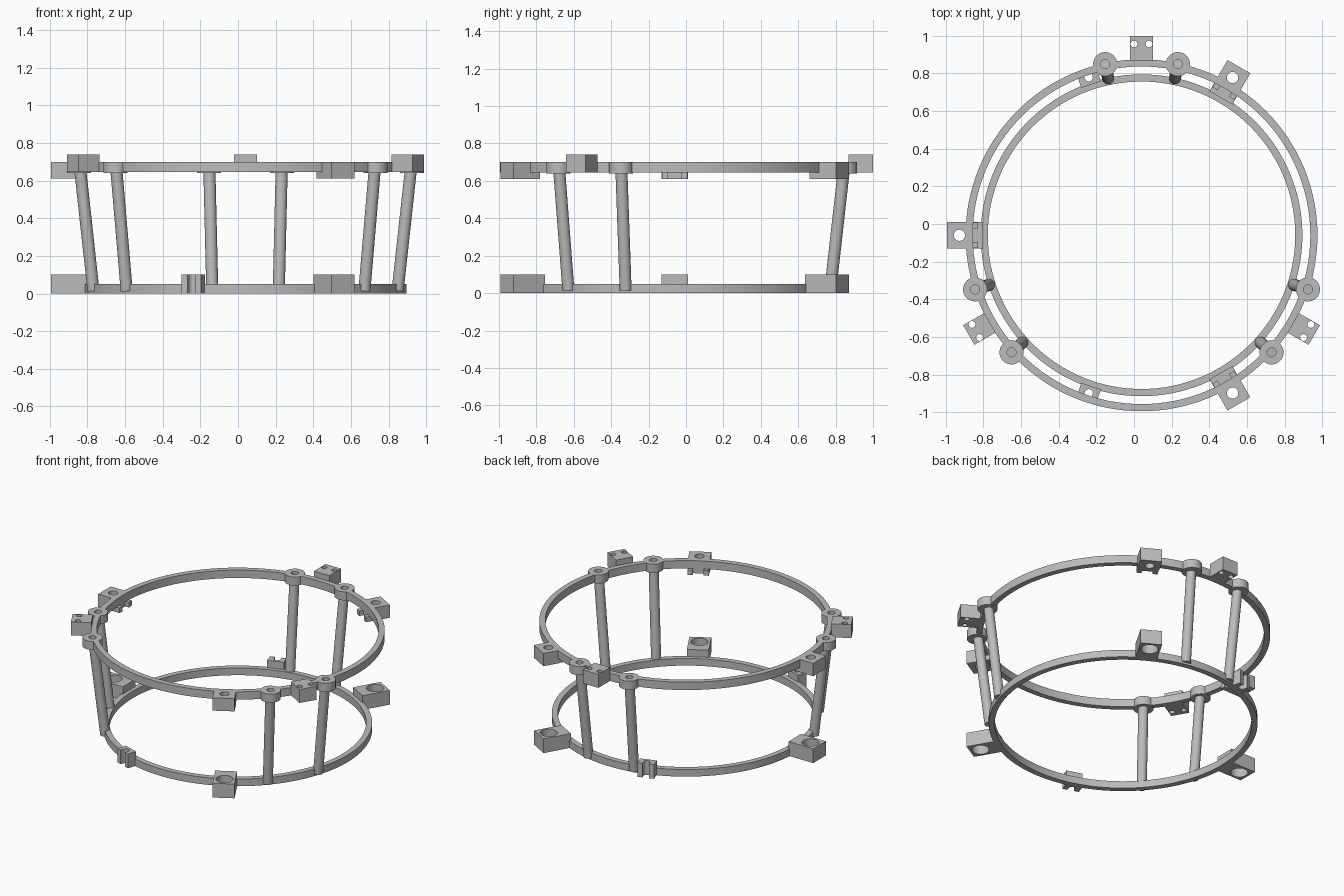
import bpy, bmesh
from math import sin, cos, pi, radians
from mathutils import Vector, Matrix

cube = bpy.data.objects.get("Cube")
if cube:
    bpy.data.objects.remove(cube, do_unlink=True)

grey = bpy.data.materials.new("plain grey")
grey.use_nodes = True
grey.diffuse_color = (0.5, 0.5, 0.5, 1)
grey.node_tree.nodes["Principled BSDF"].inputs["Base Color"].default_value = (0.5, 0.5, 0.5, 1)

CENTRE = Vector((0.04, -0.06, 0))
parts = []


def circle(x, y, r, n=32):
    return [(x + r * cos(2 * pi * i / n), y + r * sin(2 * pi * i / n)) for i in range(n)]


def rect(x0, x1, half):
    return [(x0, -half), (x1, -half), (x1, half), (x0, half)]


def plate(name, outlines, z0, z1, angle=0):
    """Extrude filled outlines (later ones are holes); local x points outward."""
    curve = bpy.data.curves.new(name, "CURVE")
    curve.dimensions = "2D"
    curve.fill_mode = "BOTH"
    curve.extrude = (z1 - z0) / 2
    for pts in outlines:
        s = curve.splines.new("POLY")
        s.points.add(len(pts) - 1)
        for p, (x, y) in zip(s.points, pts):
            p.co = (x, y, 0, 1)
        s.use_cyclic_u = True
    temp = bpy.data.objects.new("temp", curve)
    bpy.context.collection.objects.link(temp)
    graph = bpy.context.evaluated_depsgraph_get()
    mesh = bpy.data.meshes.new_from_object(temp.evaluated_get(graph))
    bpy.data.objects.remove(temp, do_unlink=True)
    bm = bmesh.new()
    bm.from_mesh(mesh)
    bmesh.ops.remove_doubles(bm, verts=bm.verts, dist=1e-5)
    bmesh.ops.recalc_face_normals(bm, faces=bm.faces)
    place = Matrix.Translation(CENTRE + Vector((0, 0, (z0 + z1) / 2)))
    bm.transform(place @ Matrix.Rotation(radians(angle), 4, "Z"))
    bm.to_mesh(mesh)
    bm.free()
    return finish(name, mesh)


def finish(name, mesh):
    mesh.materials.clear()
    mesh.materials.append(grey)
    ob = bpy.data.objects.new(name, mesh)
    bpy.context.collection.objects.link(ob)
    parts.append(ob)
    return ob


def polar(r, angle, z):
    a = radians(angle)
    return CENTRE + Vector((r * cos(a), r * sin(a), z))


def rod(name, a, b, r):
    bm = bmesh.new()
    bmesh.ops.create_cone(bm, cap_ends=True, segments=32, radius1=r, radius2=r, depth=(b - a).length)
    turn = (b - a).to_track_quat("Z", "Y").to_matrix().to_4x4()
    bm.transform(Matrix.Translation((a + b) / 2) @ turn)
    mesh = bpy.data.meshes.new(name)
    bm.to_mesh(mesh)
    bm.free()
    return finish(name, mesh)


# Two rings
plate("lower_ring", [circle(0, 0, 0.855, 128), circle(0, 0, 0.817, 128)], 0, 0.05)
upper_ring = plate("upper_ring", [circle(0, 0, 0.935, 128), circle(0, 0, 0.897, 128)], 0.645, 0.70)

# Leaning rods in pairs, each under a drilled boss
for pair in (90, 210, 330):
    for side in (-12, 12):
        a = pair + side
        plate("rod_boss", [circle(0.93, 0, 0.064), circle(0.93, 0, 0.024)], 0.64, 0.70, a)
        rod("rod", polar(0.85, a, 0.015), polar(0.924, a, 0.66), 0.032)
        # Continue the boss hole through the ring
        cutter = rod("cutter", polar(0.93, a, 0.6), polar(0.93, a, 0.75), 0.024)
        cutter.hide_render = True
        mod = upper_ring.modifiers.new("hole", "BOOLEAN")
        mod.operation = "DIFFERENCE"
        mod.solver = "EXACT"
        mod.object = cutter
        graph = bpy.context.evaluated_depsgraph_get()
        drilled = bpy.data.meshes.new_from_object(upper_ring.evaluated_get(graph))
        upper_ring.modifiers.clear()
        upper_ring.data = drilled
        parts.remove(cutter)
        bpy.data.objects.remove(cutter, do_unlink=True)
    # Raised block with two screw holes
    holes = [circle(1.017, y, 0.018, 24) for y in (-0.04, 0.04)]
    plate("screw_block", [rect(0.93, 1.06, 0.06)] + holes, 0.645, 0.74, pair)

# Single-hole blocks on both rings
for a in (60, 180, 300):
    plate("upper_block", [rect(0.928, 1.035, 0.07), circle(0.968, 0, 0.03)], 0.61, 0.70, a)
    fork = [(0.93, -0.068), (0.93, 0.068), (0.87, 0.068), (0.87, 0.035),
            (0.9, 0.035), (0.9, -0.035), (0.87, -0.035), (0.87, -0.068)]
    plate("upper_block_fork", [fork], 0.61, 0.646, a)
    plate("lower_block", [rect(0.843, 1.035, 0.07), circle(0.965, 0, 0.055)], 0, 0.10, a)

# Slotted clips on the lower ring
for a in (108.5, 251.5):
    notch = [(0.885 - 0.022 * sin(t * pi / 8), 0.022 * cos(t * pi / 8)) for t in range(9)]
    outline = [(0.845, -0.055), (0.845, 0.055), (0.91, 0.055), (0.91, 0.022)] + notch
    outline += [(0.91, -0.022), (0.91, -0.055)]
    plate("lower_clip", [outline], 0, 0.10, a)

# Smooth round walls, keep edges sharp
bpy.ops.object.select_all(action="DESELECT")
for ob in parts:
    ob.select_set(True)
bpy.context.view_layer.objects.active = parts[0]
bpy.ops.object.shade_smooth_by_angle(angle=radians(30))
